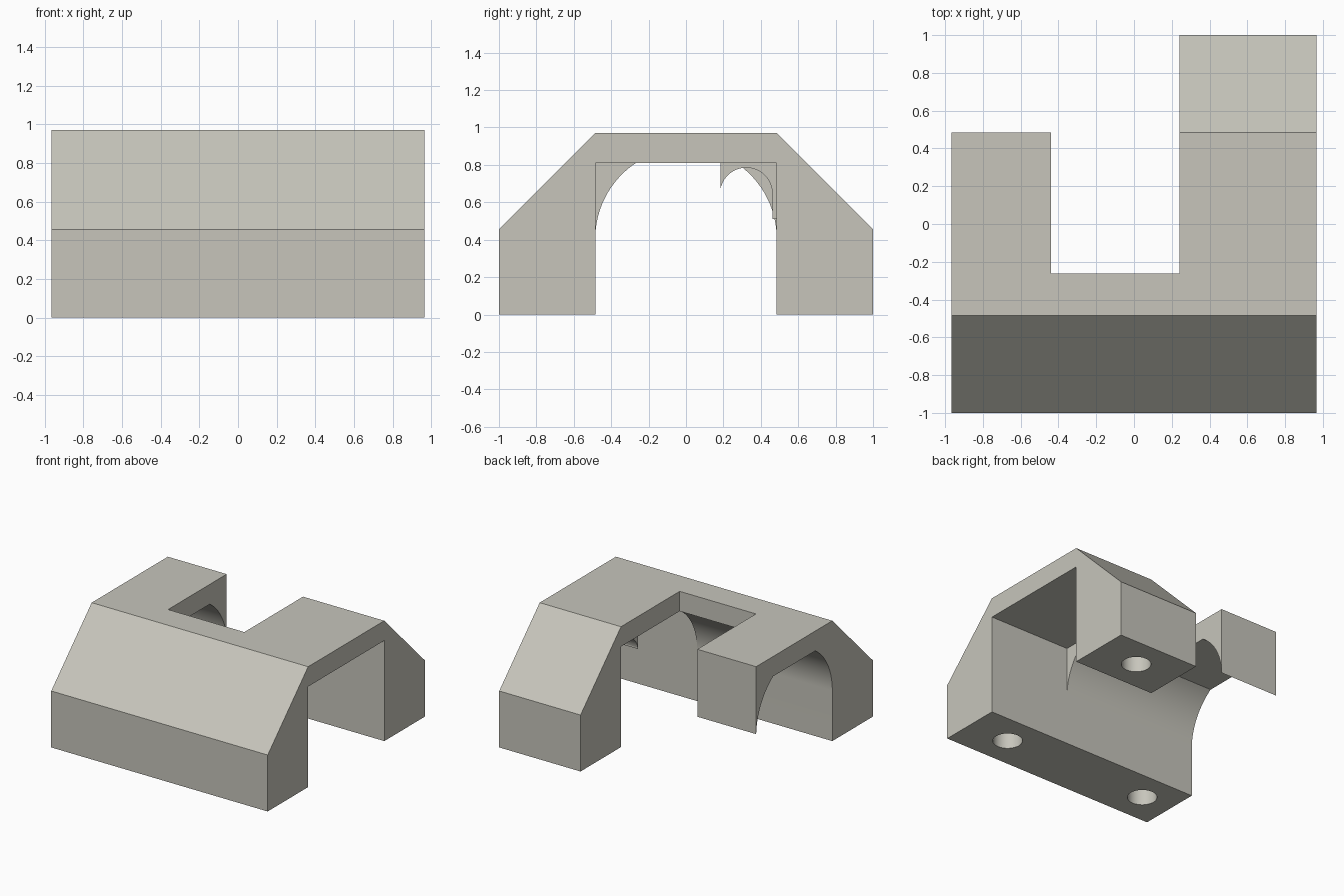
import bpy, bmesh, math
from mathutils import Vector

if "Cube" in bpy.data.objects:
    bpy.data.objects.remove(bpy.data.objects["Cube"])

mat = bpy.data.materials.new("warm_light_grey")
mat.diffuse_color = (0.57, 0.56, 0.50, 1.0)
mat.use_nodes = True
mat.node_tree.nodes["Principled BSDF"].inputs["Base Color"].default_value = mat.diffuse_color


def extrude(name, pts, lo, hi, axis):
    """Extrude a 2D outline: axis 'X' takes (y, z) points, 'Z' takes (x, y)."""
    place = (lambda p: (lo, p[0], p[1])) if axis == 'X' else (lambda p: (p[0], p[1], lo))
    step = Vector((hi - lo, 0, 0)) if axis == 'X' else Vector((0, 0, hi - lo))
    bm = bmesh.new()
    face = bm.faces.new([bm.verts.new(place(p)) for p in pts])
    out = bmesh.ops.extrude_face_region(bm, geom=[face])
    moved = [v for v in out["geom"] if isinstance(v, bmesh.types.BMVert)]
    bmesh.ops.translate(bm, vec=step, verts=moved)
    bmesh.ops.recalc_face_normals(bm, faces=bm.faces)
    mesh = bpy.data.meshes.new(name)
    bm.to_mesh(mesh)
    bm.free()
    mesh.materials.append(mat)
    obj = bpy.data.objects.new(name, mesh)
    bpy.context.collection.objects.link(obj)
    return obj


def arc(cx, cy, r, a0, a1, n):
    return [(cx + r * math.cos(math.radians(a0 + (a1 - a0) * i / n)),
             cy + r * math.sin(math.radians(a0 + (a1 - a0) * i / n))) for i in range(n + 1)]


def select_only(obj):
    bpy.ops.object.select_all(action='DESELECT')
    obj.select_set(True)
    bpy.context.view_layer.objects.active = obj


def cut(obj, cutter):
    cutter.hide_render = True
    mod = obj.modifiers.new("cut", 'BOOLEAN')
    mod.operation = 'DIFFERENCE'
    mod.solver = 'EXACT'
    mod.object = cutter
    select_only(obj)
    bpy.ops.object.modifier_apply(modifier=mod.name)
    bpy.data.objects.remove(cutter, do_unlink=True)


HALF_X, ROOF, TOP, INNER = 0.965, 0.81, 0.97, 0.485
NOTCH_L, NOTCH_R = -0.44, 0.24

# Bridge body with chamfered shoulders
body = extrude("bridge_body", [(-1, 0), (1, 0), (1, 0.455), (0.485, TOP), (-0.485, TOP), (-1, 0.455)],
               -HALF_X, HALF_X, 'X')

# Square opening on the right, flat-topped round arch on the rest
cut(body, extrude("square_opening", [(-INNER, -0.1), (INNER, -0.1), (INNER, ROOF), (-INNER, ROOF)],
                  NOTCH_R, 1.1, 'X'))
spring = 0.406
stop = math.degrees(math.asin((ROOF - spring) / INNER))
arch = [(-INNER, -0.1), (INNER, -0.1)] + arc(0, spring, INNER, 0, stop, 20) \
    + arc(0, spring, INNER, 180 - stop, 180, 20)
cut(body, extrude("arch_opening", arch, -1.1, 0.5, 'X'))

# Notch in the roof and missing rear left leg
cut(body, extrude("rear_notch", [(NOTCH_R, -0.262), (NOTCH_R, 1.1), (-1.1, 1.1), (-1.1, 0.4845),
                                 (NOTCH_L, 0.4845), (NOTCH_L, -0.262)], -0.2, 1.2, 'Z'))

# Blind holes under the legs
for x, y in ((0.60, -0.74), (-0.70, -0.74), (0.60, 0.74)):
    cut(body, extrude("foot_hole", arc(x, y, 0.11, 0, 348.75, 31), -0.1, 0.4, 'Z'))

# Small grooved hook under the roof beside the rear leg
hook_pts = [(0.185, 0.82), (0.185, 0.66)] + arc(0.322, 0.645, 0.14, 172, 0, 20) \
    + [(0.462, 0.51), (0.49, 0.51), (0.49, 0.82)]
hook = extrude("cable_hook", hook_pts, 0.30, 0.56, 'X')

for obj in (body, hook):
    select_only(obj)
    bpy.ops.object.shade_smooth_by_angle(angle=math.radians(25))
